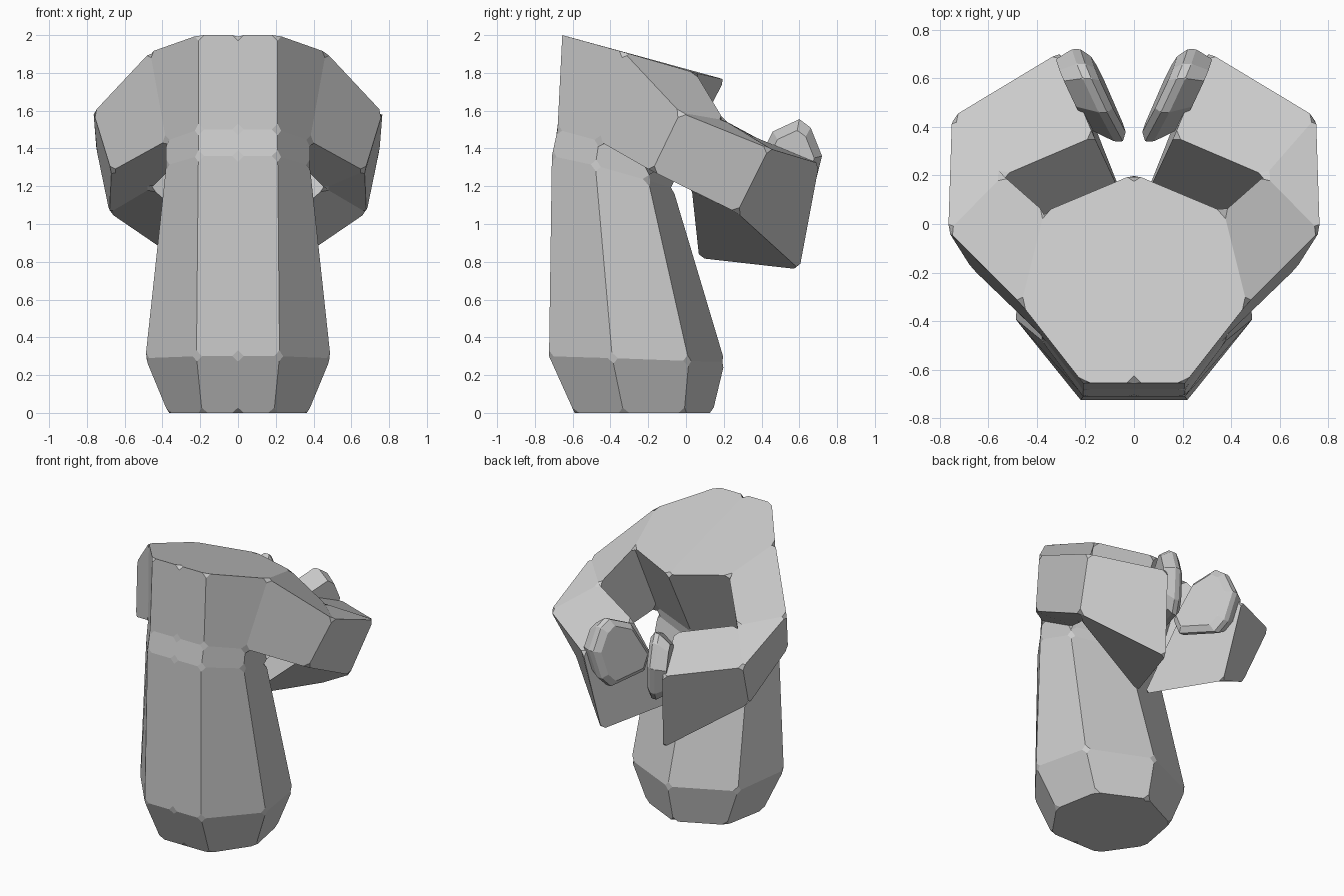
import bpy, bmesh
from mathutils import Vector

if "Cube" in bpy.data.objects:
    bpy.data.objects.remove(bpy.data.objects["Cube"])


def loft(bm, rings, closed, skip=()):
    """Skin a list of point rings; skip holds (ring, segment) pairs left open."""
    vs = [[bm.verts.new(p) for p in r] for r in rings]
    n = len(vs[0])
    for i in range(len(vs) - 1):
        for j in range(n if closed else n - 1):
            if (i, j) not in skip:
                k = (j + 1) % n
                bm.faces.new((vs[i][j], vs[i][k], vs[i + 1][k], vs[i + 1][j]))
    return vs


def finish(bm, name, width):
    """Weld, mirror over x, then clip every corner with a vertex bevel."""
    bmesh.ops.remove_doubles(bm, verts=bm.verts, dist=0.001)
    bmesh.ops.recalc_face_normals(bm, faces=bm.faces)
    me = bpy.data.meshes.new(name)
    bm.to_mesh(me)
    bm.free()
    ob = bpy.data.objects.new(name, me)
    bpy.context.collection.objects.link(ob)
    ob.modifiers.new("mirror", 'MIRROR').use_clip = True
    bev = ob.modifiers.new("corner_clip", 'BEVEL')
    bev.affect = 'VERTICES'
    bev.width = width
    bev.segments = 1
    bev.limit_method = 'NONE'
    return ob


# torso half: centre front, front corner, side front, side back, centre back
def half_ring(front, side_front, side_back, back):
    return [(0, front[1], front[2]), front, side_front, side_back, (0, *back)]


torso = [
    half_ring((.19, -.59, 0), (.37, -.33, 0), (.31, -.01, 0), (.14, 0)),
    half_ring((.22, -.725, .30), (.49, -.39, .29), (.415, .015, .275), (.205, .27)),
    half_ring((.21, -.71, 1.36), (.38, -.48, 1.31), (.36, -.20, 1.23), (-.07, 1.19)),
    half_ring((.21, -.68, 1.50), (.38, -.46, 1.44), (.36, -.19, 1.29), (-.06, 1.26)),
    half_ring((.21, -.655, 2.0), (.465, -.33, 1.91), (.37, .05, 1.80), (.205, 1.765)),
]
bm = bmesh.new()
rows = loft(bm, torso, False, skip={(3, 2)})
bm.faces.new(rows[0])
bm.faces.new(rows[-1])

# arm: outer top, outer bottom, inner bottom, inner top at each joint
inner_elbow = [(.46, .03, 1.19), (.54, .20, 1.55)]
arm = [
    [torso[4][2], torso[3][2], torso[3][3], torso[4][3]],
    [(.765, -.03, 1.59), (.67, -.18, 1.28)] + inner_elbow,
    [(.75, .44, 1.40), (.68, .27, 1.06)] + inner_elbow,
    [(.31, .705, 1.32), (.24, .60, .76), (.03, .07, .82), (.165, .36, 1.46)],
]
cuff = loft(bm, arm, True)
bm.faces.new(cuff[-1])
finish(bm, "torso_and_arms", .045)

# fist: faceted slab standing on the slanted cuff
outline = [(.46, 1.49), (.60, 1.555), (.66, 1.51), (.72, 1.36),
           (.67, 1.16), (.61, 1.09), (.38, 1.14), (.34, 1.25)]
mid = sum((Vector(p) for p in outline), Vector((0, 0))) / len(outline)


def fist_ring(scale, lift):
    pts = []
    for p in outline:
        y, z = mid + (Vector(p) - mid) * scale
        pts.append((.31 + .446 * (y - .7) + .047 * (z - 1.32) - lift, y, z))
    return pts


bm = bmesh.new()
rows = loft(bm, [fist_ring(.75, -.02), fist_ring(1, .065),
                 fist_ring(1, .10), fist_ring(.82, .13)], True)
bm.faces.new(rows[0])
bm.faces.new(rows[-1])
finish(bm, "fist", .006)
